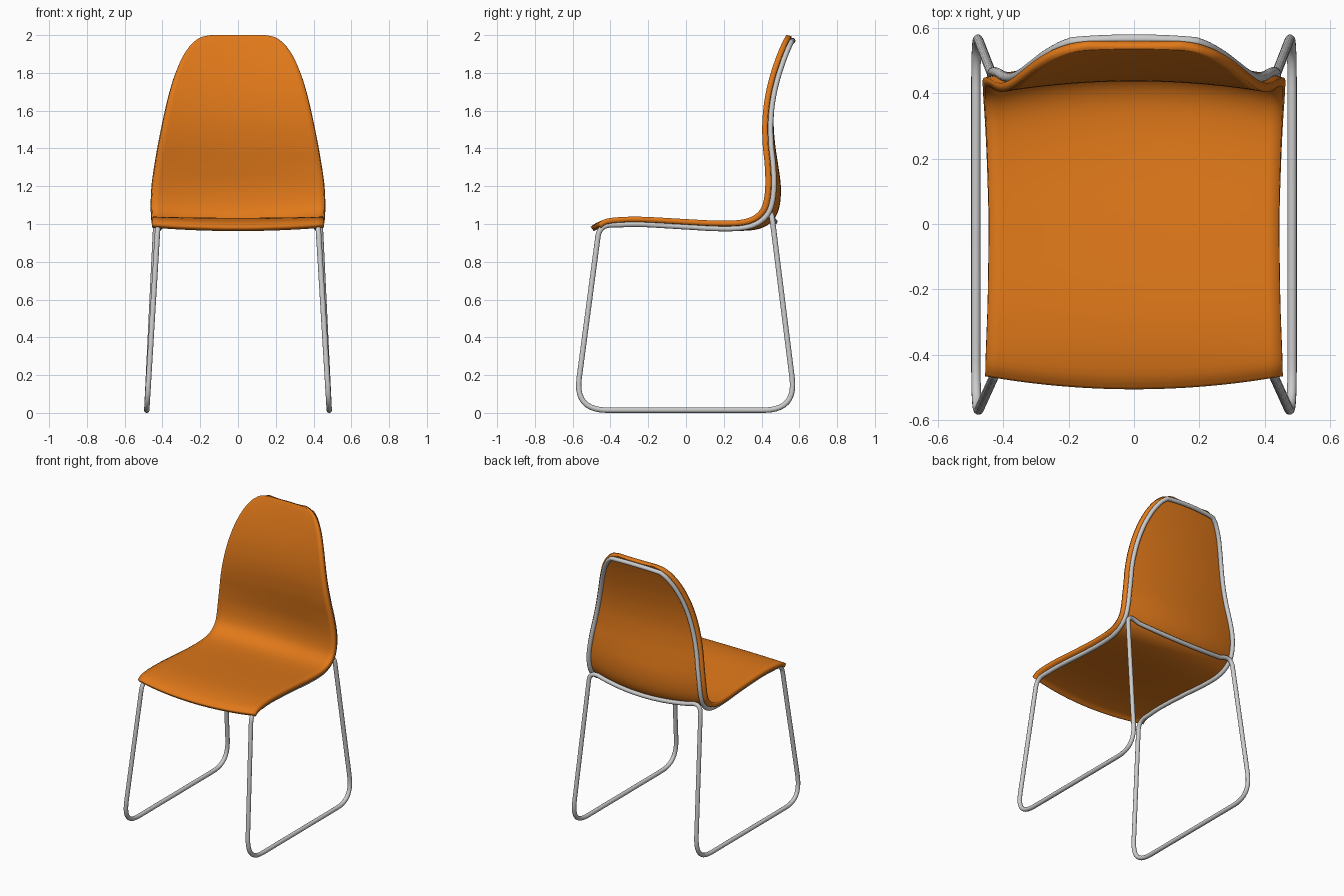
import bpy, bmesh
from mathutils import Vector

if "Cube" in bpy.data.objects:
    bpy.data.objects.remove(bpy.data.objects["Cube"])

T, R = 0.028, 0.0145   # shell thickness, tube radius

# Shell rows, front to top: centre y, z / side edge y, z / half width
ROWS = [
    (-.505, .985, -.465, 1.003, .455), (-.46, 1.012, -.425, 1.027, .453),
    (-.36, 1.030, -.34, 1.037, .450), (-.22, 1.031, -.22, 1.038, .446),
    (0, 1.014, 0, 1.026, .443), (.17, .998, .16, 1.018, .446),
    (.30, .992, .28, 1.021, .450), (.385, 1.003, .35, 1.040, .453),
    (.440, 1.038, .395, 1.080, .455), (.468, 1.10, .414, 1.14, .455),
    (.474, 1.20, .420, 1.22, .450), (.460, 1.31, .416, 1.32, .436),
    (.444, 1.42, .406, 1.42, .419), (.436, 1.54, .404, 1.54, .396),
    (.444, 1.66, .416, 1.66, .370), (.464, 1.77, .440, 1.77, .340),
    (.490, 1.87, .472, 1.87, .301), (.512, 1.94, .500, 1.94, .257),
    (.524, 1.975, .516, 1.973, .222), (.531, 1.992, .526, 1.991, .190),
    (.535, 2.0, .531, 2.0, .140)]
LAST = len(ROWS) - 1


def row(v):
    """Smooth interpolation through the rows."""
    i = min(max(int(v), 0), LAST - 1)
    t = v - i
    p = [ROWS[min(max(k, 0), LAST)] for k in range(i - 1, i + 3)]
    return [b + .5 * t * (c - a + t * (2*a - 5*b + 4*c - d + t * (3*(b - c) + d - a)))
            for a, b, c, d in zip(*p)]


def surf(u, v):
    yc, zc, ye, ze, w = row(v)
    k = u * u
    return Vector((u * w, yc + (ye - yc) * k, zc + (ze - zc) * k))


def behind(u, v, d):
    """Point at distance d beneath / behind the shell surface."""
    e = .02
    n = (surf(u + e, v) - surf(u - e, v)).cross(surf(u, v + e) - surf(u, v - e))
    return surf(u, v) - n.normalized() * d


def fillet(a, b, c, cut, n=10):
    """Rounded corner at b between a and c."""
    p = b + (a - b).normalized() * cut
    q = b + (c - b).normalized() * cut
    return [p*(1-t)**2 + b*2*t*(1-t) + q*t*t for t in (i / n for i in range(n + 1))]


# Seat and back shell
NU, SUB = 24, 4
bm = bmesh.new()
grid = [[bm.verts.new(surf(2 * i / NU - 1, j / SUB)) for i in range(NU + 1)]
        for j in range(LAST * SUB + 1)]
for r0, r1 in zip(grid, grid[1:]):
    for i in range(NU):
        bm.faces.new((r0[i], r0[i + 1], r1[i + 1], r1[i]))
me = bpy.data.meshes.new("seat_shell")
bm.to_mesh(me)
bm.free()
shell = bpy.data.objects.new("seat_shell", me)
bpy.context.collection.objects.link(shell)
sol = shell.modifiers.new("thickness", 'SOLIDIFY')
sol.thickness, sol.offset = T, -1
mat = bpy.data.materials.new("orange")
mat.diffuse_color = (.75, .19, .01, 1)
mat.use_nodes = True
mat.node_tree.nodes["Principled BSDF"].inputs["Base Color"].default_value = mat.diffuse_color
me.materials.append(mat)
bpy.context.view_layer.objects.active = shell
shell.select_set(True)
bpy.ops.object.shade_smooth_by_angle()

# Right half of the frame: rear bar, rear leg, runner, front leg, rim
D = T + R * .8
bar = [behind(u, 8, D) for u in (0, .15, .3, .45, .6, .72)]
rear_top = Vector((.432, .452, 1.065))
rear_foot = Vector((.483, .583, R))
front_foot = Vector((.483, -.588, R))
front_top = Vector((.424, -.458, .995))


def rim_u(v):
    return 1 - .03 / row(v)[4]


V0, V1 = 2.0, 18.2
rim = [behind(rim_u(v), v, D) for v in (V0 + (V1 - V0) * i / 60 for i in range(61))]
top = [behind(rim_u(V1) * f, V1 + .35 * (1 - f * f), D) for f in (.8, .6, .4, .2, 0)]

half = (bar + fillet(bar[-1], rear_top, rear_foot, .07)
        + fillet(rear_top, rear_foot, front_foot, .17)
        + fillet(rear_foot, front_foot, front_top, .17)
        + fillet(front_foot, front_top, rim[0], .065) + rim + top)
loop = half + [Vector((-p.x, p.y, p.z)) for p in half[-2:0:-1]]

# One continuous bent tube
cu = bpy.data.curves.new("tube_frame", 'CURVE')
cu.dimensions = '3D'
cu.bevel_depth, cu.bevel_resolution = R, 4
sp = cu.splines.new('POLY')
sp.points.add(len(loop) - 1)
for pt, p in zip(sp.points, loop):
    pt.co = (*p, 1)
sp.use_cyclic_u = True
sp.use_smooth = True
frame = bpy.data.objects.new("tube_frame", cu)
bpy.context.collection.objects.link(frame)
